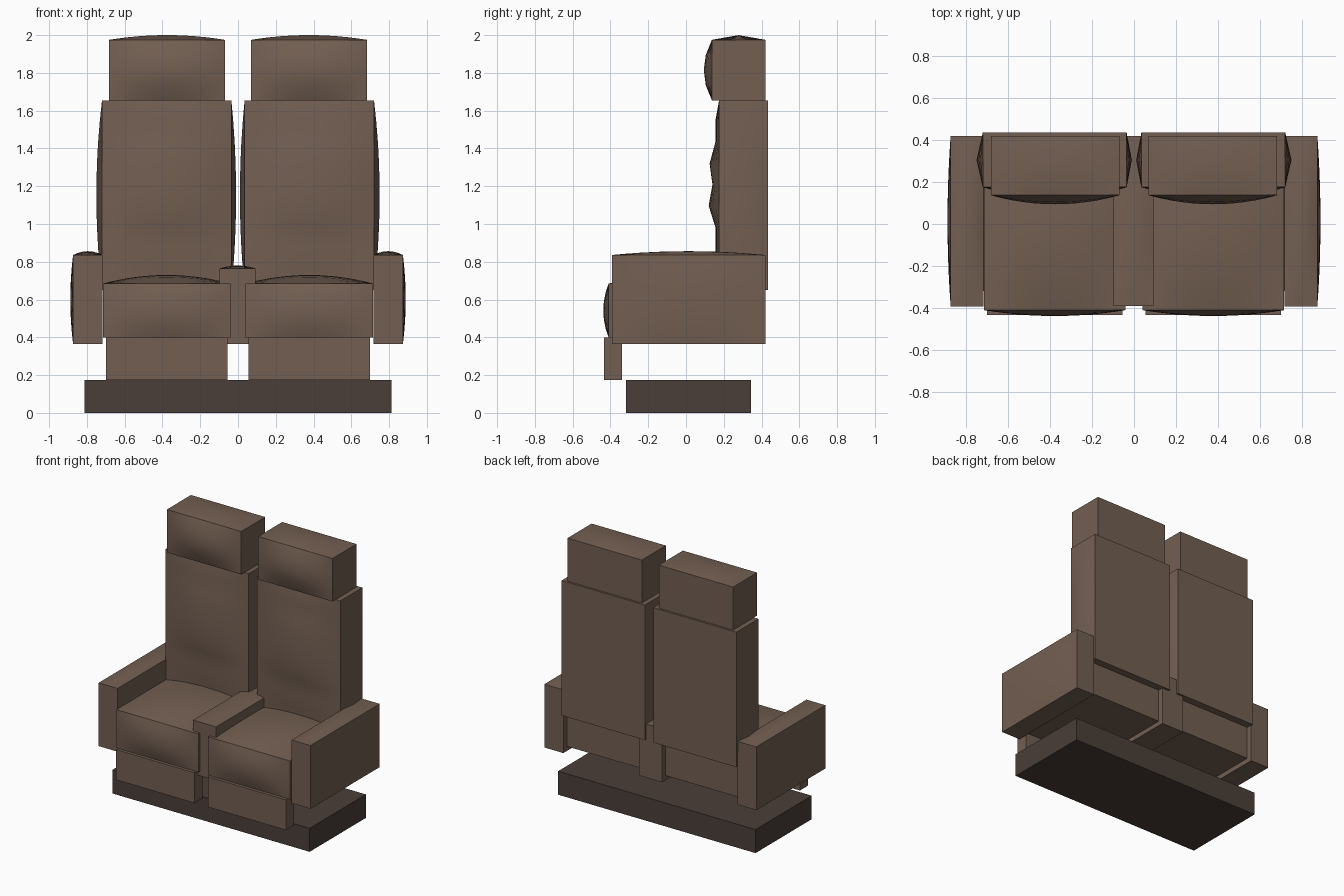
import bpy, bmesh, math
from mathutils import Vector

if "Cube" in bpy.data.objects:
    bpy.data.objects.remove(bpy.data.objects["Cube"])


def material(name, rgb):
    m = bpy.data.materials.new(name)
    m.diffuse_color = (*rgb, 1)
    m.use_nodes = True
    m.node_tree.nodes["Principled BSDF"].inputs["Base Color"].default_value = m.diffuse_color
    return m


LEATHER = material("brown leather", (0.171, 0.114, 0.084))
PLINTH = material("dark brown", (0.068, 0.049, 0.040))


def round_dome(u, v):
    return (1 - u * u) * (1 - v * v)


def box(name, lo, hi, mat=LEATHER, cuts=(1, 1, 1), puffs=()):
    """Box between two corners. Each puff (axis, side, height[, shape])
    swells one face outwards while its border stays straight."""
    lo, hi = Vector(lo), Vector(hi)
    mid, half = (lo + hi) / 2, (hi - lo) / 2
    bm = bmesh.new()
    bmesh.ops.create_cube(bm, size=2)
    # slice into a grid of the requested number of segments
    for ax in range(3):
        normal = Vector([float(i == ax) for i in range(3)])
        for k in range(1, cuts[ax]):
            bmesh.ops.bisect_plane(
                bm, geom=bm.verts[:] + bm.edges[:] + bm.faces[:],
                plane_co=normal * (-1 + 2 * k / cuts[ax]), plane_no=normal)
    for v in bm.verts:
        c = v.co.copy()
        p = mid + Vector([c[i] * half[i] for i in range(3)])
        for ax, side, height, *shape in puffs:
            if c[ax] * side > 0.999:
                a, b = [i for i in range(3) if i != ax]
                p[ax] += side * height * (shape[0] if shape else round_dome)(c[a], c[b])
        v.co = p
    bmesh.ops.recalc_face_normals(bm, faces=bm.faces)
    me = bpy.data.meshes.new(name)
    bm.to_mesh(me)
    bm.free()
    me.materials.append(mat)
    ob = bpy.data.objects.new(name, me)
    bpy.context.collection.objects.link(ob)
    bpy.context.view_layer.objects.active = ob
    ob.select_set(True)
    bpy.ops.object.shade_smooth_by_angle(angle=math.radians(30))
    ob.select_set(False)
    return ob


def mirrored(name, lo, hi, puffs=(), **kw):
    """Right-hand part plus its copy on the left."""
    box("right_" + name, lo, hi, puffs=puffs, **kw)
    flip = [(ax, -s if ax == 0 else s, *rest) for ax, s, *rest in puffs]
    box("left_" + name, (-hi[0], *lo[1:]), (-lo[0], *hi[1:]), puffs=flip, **kw)


# lumbar rolls: depth of the backrest front from bottom to top
ROLLS = [0, .01, .02, .02, .055, .035, .05, .02, .02, 0]


def rolls(u, v):
    t = (v + 1) / 2 * (len(ROLLS) - 1)
    i = min(int(t), len(ROLLS) - 2)
    return (1 - u * u) * (ROLLS[i] + (ROLLS[i + 1] - ROLLS[i]) * (t - i))


# plinth
box("plinth", (-.813, -.318, 0), (.813, .343, .175), PLINTH)

# footrests
mirrored("footrest", (.055, -.433, .175), (.70, -.34, .40))

# seat cushions, swollen on top and in front
mirrored("seat_cushion", (.04, -.41, .40), (.715, .38, .685), cuts=(12, 8, 6),
         puffs=[(2, 1, .045), (1, -1, .028)])

# backrests with rolled front and bowed sides
mirrored("backrest", (.035, .175, .65), (.72, .435, 1.655), cuts=(10, 2, 9),
         puffs=[(1, -1, 1, rolls), (0, 1, .03), (0, -1, .025)])

# headrests
mirrored("headrest", (.07, .137, 1.655), (.682, .42, 1.975), cuts=(12, 2, 4),
         puffs=[(2, 1, .025), (1, -1, .043)])

# outer armrests
mirrored("armrest", (.717, -.393, .365), (.873, .42, .836), cuts=(6, 10, 8),
         puffs=[(2, 1, .02), (0, 1, .015)])

# shared middle armrest
box("middle_armrest", (-.097, -.39, .365), (.093, .42, .765), cuts=(6, 10, 1),
    puffs=[(2, 1, .015)])
